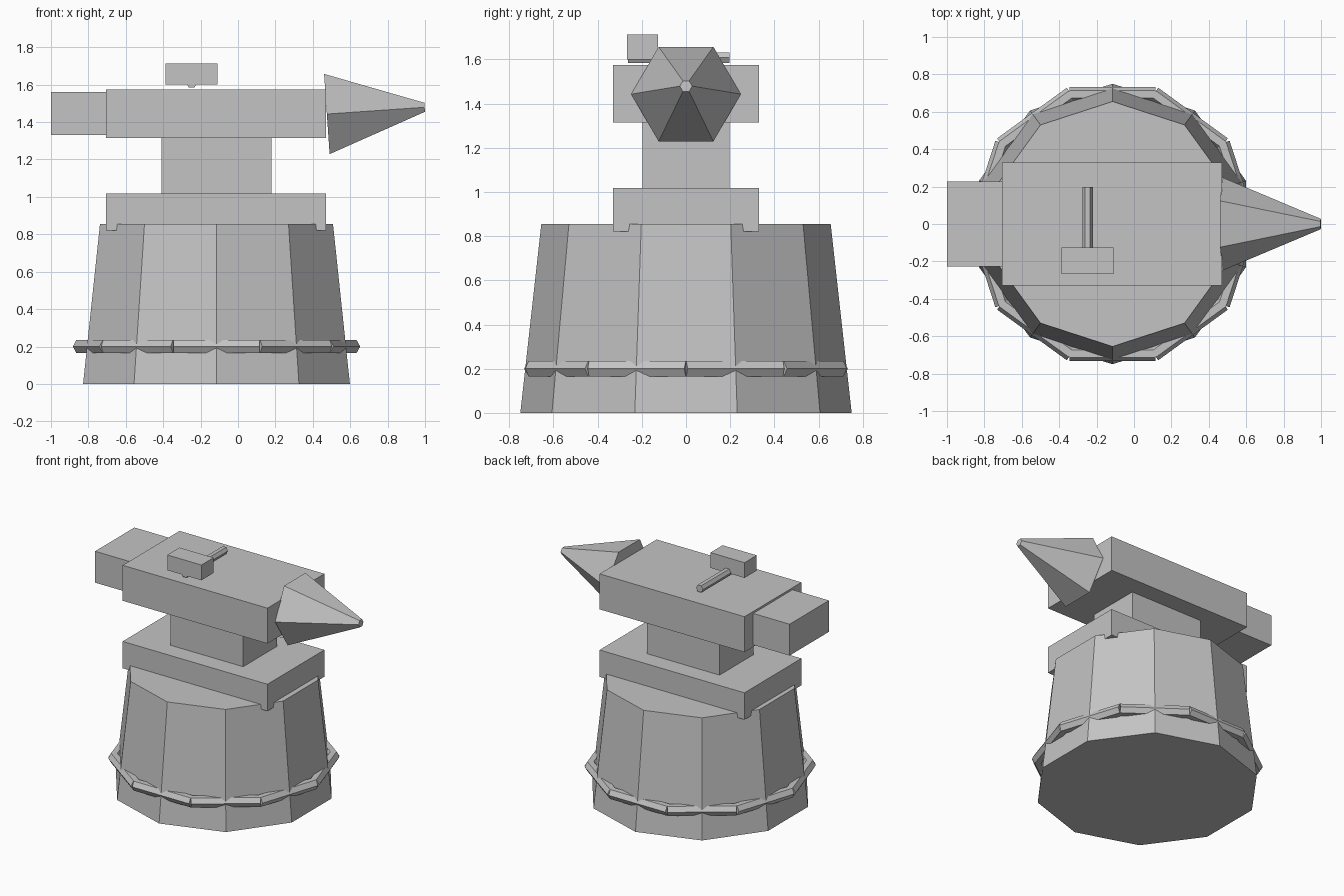
import bpy, math
from mathutils import Matrix, Vector

cube = bpy.data.objects.get("Cube")
if cube:
    bpy.data.objects.remove(cube, do_unlink=True)

grey = bpy.data.materials.new("plain_grey")
grey.use_nodes = True
colour = (0.55, 0.55, 0.55, 1)
grey.diffuse_color = colour
grey.node_tree.nodes["Principled BSDF"].inputs["Base Color"].default_value = colour


def finish(name):
    ob = bpy.context.object
    ob.name = ob.data.name = name
    ob.data.materials.append(grey)
    return ob


def box(name, low, high):
    low, high = Vector(low), Vector(high)
    bpy.ops.mesh.primitive_cube_add(size=1)
    ob = finish(name)
    ob.data.transform(Matrix.Translation((low + high) / 2) @ Matrix.Diagonal((high - low).to_4d()))
    return ob


def cone(name, sides, start, end, r1, r2, turn=0):
    """Faceted cone or prism running from start to end."""
    start, end = Vector(start), Vector(end)
    axis = end - start
    bpy.ops.mesh.primitive_cone_add(vertices=sides, radius1=r1, radius2=r2, depth=axis.length)
    ob = finish(name)
    # Keep local y level where the axis is horizontal or tilted in xz
    side = Vector((0, 1, 0)) if abs(axis.x) > abs(axis.y) or axis.z > 0.5 else Vector((0, 0, 1))
    z = axis.normalized()
    x = side.cross(z).normalized()
    y = z.cross(x)
    frame = Matrix((x, y, z)).transposed().to_4x4()
    ob.data.transform(Matrix.Translation((start + end) / 2) @ frame @ Matrix.Rotation(turn, 4, "Z"))
    return ob


CX = -0.115

# Tapered ten-sided stump
cone("stump", 10, (CX, 0, 0), (CX, 0, 0.855), 0.75, 0.655)

# Band of ten hexagonal bars around the stump
for i in range(10):
    spin = Matrix.Translation((CX, 0, 0.2)) @ Matrix.Rotation(i * math.tau / 10, 4, "Z")
    bar = cone(f"band_bar_{i + 1}", 6, (-0.23, 0, 0), (0.23, 0, 0), 0.04, 0.04)
    bar.data.transform(spin @ Matrix.Translation((0, -0.693, 0)))

# Anvil blocks
box("anvil_base", (-0.705, -0.33, 0.82), (0.47, 0.33, 1.017))
box("anvil_waist", (-0.41, -0.197, 1.0), (0.18, 0.197, 1.33))
box("anvil_body", (-0.705, -0.33, 1.315), (0.47, 0.33, 1.575))
box("anvil_heel", (-1.0, -0.228, 1.33), (-0.65, 0.228, 1.56))

# Slightly tilted horn
cone("anvil_horn", 6, (0.475, 0, 1.443), (0.998, 0, 1.479), 0.248, 0.028)

# Hammer resting on the top
box("hammer_head", (-0.387, -0.267, 1.6), (-0.11, -0.126, 1.712))
cone("hammer_handle", 6, (-0.248, -0.262, 1.608), (-0.248, 0.198, 1.608), 0.028, 0.028, math.pi / 6)
